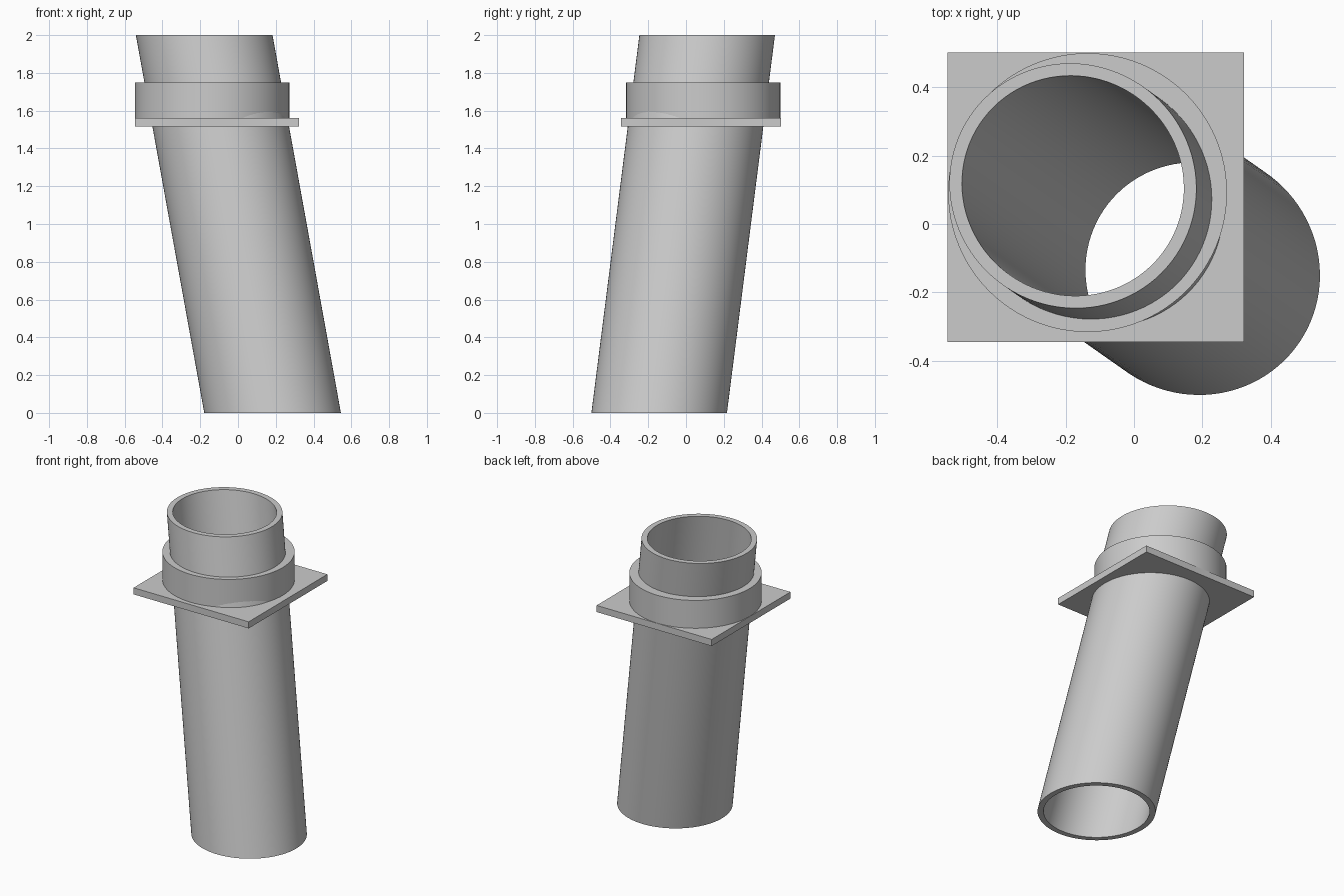
import bpy, bmesh, math
from mathutils import Matrix, Vector

if "Cube" in bpy.data.objects:
    bpy.data.objects.remove(bpy.data.objects["Cube"])

N = 96
BOTTOM = Vector((0.183, -0.142, 0.0))
TOP = Vector((-0.179, 0.112, 2.0))
SLOPE = (TOP - BOTTOM) / 2.0
TILT = math.atan2(SLOPE.y, SLOPE.x)
STRETCH = 1.0 / SLOPE.normalized().z   # a level cut through the leaning pipe is an ellipse

grey = bpy.data.materials.new("grey")
grey.diffuse_color = (0.6, 0.6, 0.6, 1)
grey.use_nodes = True
grey.node_tree.nodes["Principled BSDF"].inputs["Base Color"].default_value = grey.diffuse_color


def pipe_cut(radius):
    """Outline of the leaning pipe at height z."""
    def point(a, z):
        v = Vector((radius * STRETCH * math.cos(a - TILT), radius * math.sin(a - TILT), 0))
        return Matrix.Rotation(TILT, 3, 'Z') @ v + BOTTOM + SLOPE * z
    return point


def circle(cx, cy, radius):
    return lambda a, z: Vector((cx + radius * math.cos(a), cy + radius * math.sin(a), z))


def rectangle(cx, cy, hx, hy):
    def point(a, z):
        c, s = math.cos(a), math.sin(a)
        m = max(abs(c), abs(s))
        return Vector((cx + hx * c / m, cy + hy * s / m, z))
    return point


def hollow_solid(name, outer, inner, z0, z1):
    """Solid between an outer and an inner outline, with level ends."""
    bm = bmesh.new()
    loops = [[bm.verts.new(f(math.tau * i / N, z)) for i in range(N)]
             for f, z in ((outer, z0), (outer, z1), (inner, z1), (inner, z0))]
    for k in range(4):
        a, b = loops[k], loops[(k + 1) % 4]
        for i in range(N):
            j = (i + 1) % N
            bm.faces.new((a[i], a[j], b[j], b[i]))
    bmesh.ops.recalc_face_normals(bm, faces=bm.faces)
    mesh = bpy.data.meshes.new(name)
    bm.to_mesh(mesh)
    bm.free()
    mesh.materials.append(grey)
    obj = bpy.data.objects.new(name, mesh)
    bpy.context.collection.objects.link(obj)
    bpy.ops.object.select_all(action='DESELECT')
    obj.select_set(True)
    bpy.context.view_layer.objects.active = obj
    bpy.ops.object.shade_smooth_by_angle(angle=math.radians(30))


# Leaning pipe, open at both ends
hollow_solid("pipe", pipe_cut(0.356), pipe_cut(0.320), 0.0, 2.0)
# Upright collar and square flange, fitted around the pipe
hollow_solid("collar", circle(-0.136, 0.092, 0.4085), pipe_cut(0.355), 1.56, 1.75)
hollow_solid("flange_plate", rectangle(-0.112, 0.079, 0.434, 0.424), pipe_cut(0.355), 1.515, 1.56)
